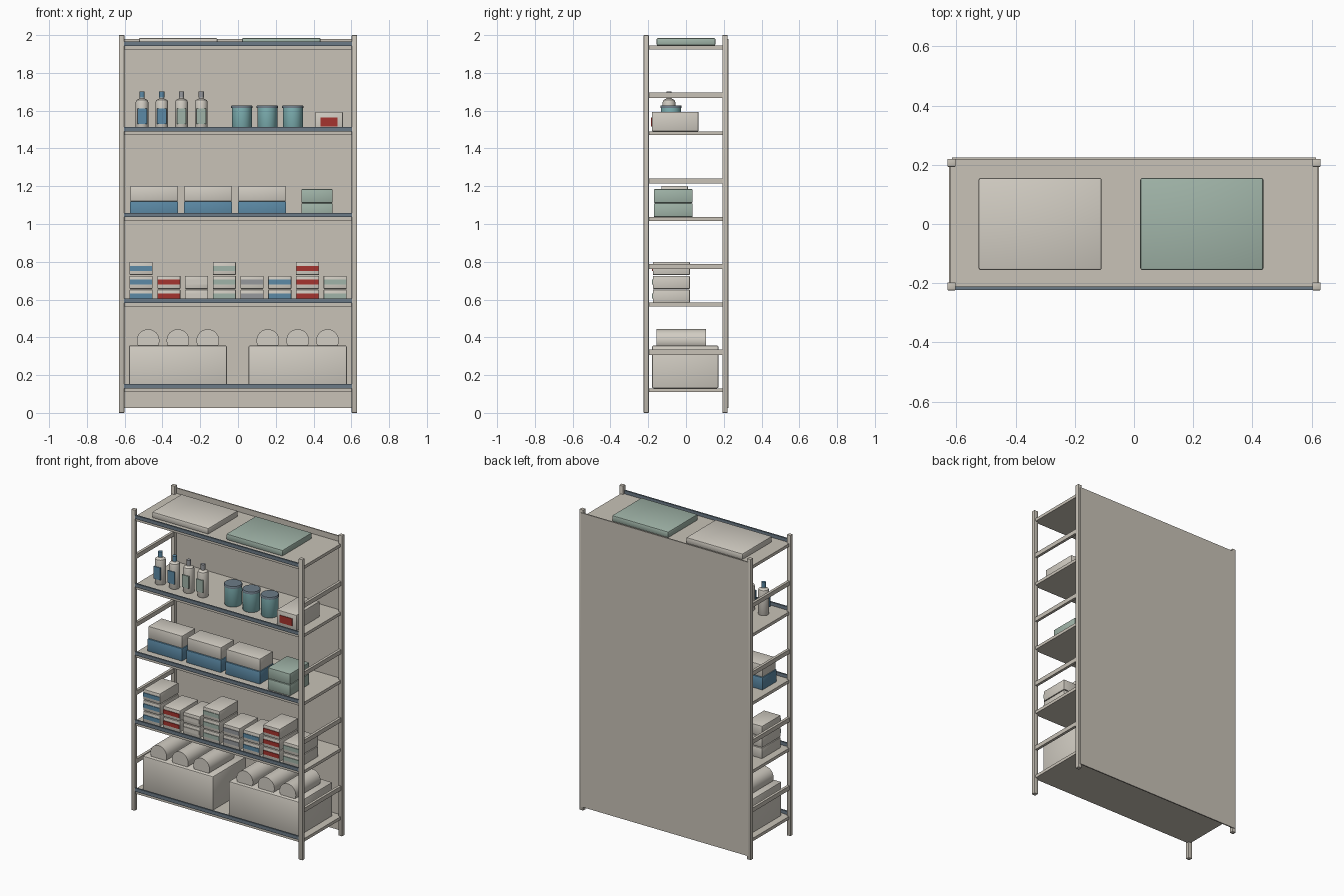
import bpy, bmesh, math
from mathutils import Matrix, Vector

if "Cube" in bpy.data.objects:
    bpy.data.objects.remove(bpy.data.objects["Cube"])


def material(name, r, g, b):
    m = bpy.data.materials.new(name)
    m.diffuse_color = [((c / 255 + 0.055) / 1.055) ** 2.4 for c in (r, g, b)] + [1]
    m.use_nodes = True
    m.node_tree.nodes["Principled BSDF"].inputs["Base Color"].default_value = m.diffuse_color
    return m


PUTTY = material("putty", 200, 194, 183)
CREAM = material("cream", 210, 205, 195)
BLUE = material("blue", 92, 138, 166)
SAGE = material("sage", 160, 180, 168)
RED = material("red", 165, 52, 46)
TEAL = material("teal", 130, 182, 184)
STEEL = material("steel", 108, 123, 135)
GREY = material("grey", 150, 152, 156)


def finish(name, bm, mat, smooth=False):
    me = bpy.data.meshes.new(name)
    bm.to_mesh(me)
    bm.free()
    me.materials.append(mat)
    ob = bpy.data.objects.new(name, me)
    bpy.context.collection.objects.link(ob)
    if smooth:
        bpy.ops.object.select_all(action='DESELECT')
        ob.select_set(True)
        bpy.context.view_layer.objects.active = ob
        bpy.ops.object.shade_smooth_by_angle(angle=math.radians(40))
    return ob


def box(name, x, y, z, mat, bevel=0.0):
    """Box from (min, max) pairs, with optional rounded edges."""
    bm = bmesh.new()
    bmesh.ops.create_cube(bm, size=1)
    for v in bm.verts:
        v.co = Vector([(a + b) / 2 + c * (b - a) for (a, b), c in zip((x, y, z), v.co)])
    if bevel:
        bmesh.ops.bevel(bm, geom=bm.edges[:], offset=bevel, segments=2,
                        profile=0.5, affect='EDGES')
    return finish(name, bm, mat, bevel > 0)


def lathe(name, profile, loc, mat, along_y=False, steps=32):
    """Spin (radius, height) points around z, or lay the result along y."""
    bm = bmesh.new()
    rings = [[bm.verts.new((r * math.cos(2 * math.pi * i / steps),
                            r * math.sin(2 * math.pi * i / steps), h))
              for i in range(steps)] for r, h in profile]
    for a, b in zip(rings, rings[1:]):
        for i in range(steps):
            j = (i + 1) % steps
            bm.faces.new((a[i], a[j], b[j], b[i]))
    bm.faces.new(rings[0][::-1])
    bm.faces.new(rings[-1])
    if along_y:
        bmesh.ops.rotate(bm, verts=bm.verts[:], matrix=Matrix.Rotation(-math.pi / 2, 3, 'X'))
    bmesh.ops.translate(bm, verts=bm.verts[:], vec=loc)
    return finish(name, bm, mat, True)


LEVELS = [0.13 + 0.4535 * i for i in range(5)]  # shelf top heights

# Frame: four posts, back panel and side rails
for sx in (-1, 1):
    px = tuple(sorted((sx * 0.602, sx * 0.63)))
    for py in ((-0.224, -0.197), (0.193, 0.22)):
        box("post", px, py, (0, 2), PUTTY, 0.003)
    rx = tuple(sorted((sx * 0.606, sx * 0.624)))
    for z in LEVELS[:-1]:
        box("side_rail", rx, (-0.2, 0.196), (z + 0.177, z + 0.205), PUTTY)
box("back_panel", (-0.615, 0.615), (0.216, 0.224), (0.025, 1.98), PUTTY)

# Shelves with a raised front lip
for z in LEVELS:
    box("shelf", (-0.62, 0.62), (-0.212, 0.216), (z - 0.02, z), PUTTY)
    box("shelf_lip", (-0.604, 0.604), (-0.222, -0.211), (z - 0.001, z + 0.022), STEEL)

# Bottom shelf: large boxes with rolls on top
z = LEVELS[0]
for x in (-0.578, 0.056):
    box("large_box", (x, x + 0.52), (-0.18, 0.172), (z, 0.357), CREAM, 0.008)
    for i in range(3):
        lathe("roll", [(0.06, 0), (0.06, 0.26)], (x + 0.102 + 0.158 * i, -0.155, 0.383),
              CREAM, along_y=True)

# Second shelf: stacks of small boxes with front bands
z = LEVELS[1]
stacks = [(3, BLUE), (2, RED), (2, CREAM), (3, SAGE), (2, GREY), (2, BLUE), (3, RED), (2, SAGE)]
for i, (count, band) in enumerate(stacks):
    x = -0.513 + 0.1468 * i
    for k in range(count):
        b = z + 0.0735 * k
        box("small_box", (x - 0.061, x + 0.061), (-0.175, 0.02), (b, b + 0.069), CREAM, 0.003)
        box("box_band", (x - 0.059, x + 0.059), (-0.179, -0.174), (b + 0.022, b + 0.048), band)

# Third shelf: two-tone bins and stacked cases
z = LEVELS[2]
for x in (-0.573, -0.287, -0.001):
    box("bin", (x, x + 0.256), (-0.135, 0.015), (z, z + 0.083), BLUE, 0.004)
    box("bin_lid", (x + 0.003, x + 0.253), (-0.13, 0.01), (z + 0.083, z + 0.165), CREAM, 0.005)
for k in range(2):
    b = z + 0.075 * k
    box("storage_case", (0.336, 0.501), (-0.17, 0.035), (b, b + 0.073), SAGE, 0.005)

# Fourth shelf: bottles, jars and a labelled carton
z = LEVELS[3]
bottle = [(0.032, 0), (0.034, 0.004), (0.034, 0.152), (0.03, 0.165), (0.013, 0.174), (0.013, 0.182)]
for i, (label, cap) in enumerate([(BLUE, BLUE), (BLUE, BLUE), (SAGE, GREY), (SAGE, GREY)]):
    x = -0.508 + 0.1045 * i
    lathe("bottle", bottle, (x, -0.09, z), CREAM)
    lathe("bottle_cap", [(0.014, 0.178), (0.014, 0.211)], (x, -0.09, z), cap)
    box("bottle_label", (x - 0.025, x + 0.025), (-0.128, -0.12), (z + 0.038, z + 0.12), label)
for x in (0.02, 0.155, 0.29):
    lathe("jar", [(0.05, 0), (0.053, 0.004), (0.053, 0.126)], (x, -0.08, z), TEAL)
    lathe("jar_lid", [(0.056, 0.124), (0.056, 0.134), (0.053, 0.138)], (x, -0.08, z), STEEL)
box("carton", (0.41, 0.555), (-0.18, 0.066), (z, z + 0.103), CREAM, 0.004)
box("carton_label", (0.436, 0.526), (-0.184, -0.178), (z + 0.025, z + 0.074), RED)

# Top shelf: two flat cases
z = LEVELS[4]
for x, mat in ((-0.525, CREAM), (0.021, SAGE)):
    box("flat_case", (x, x + 0.416), (-0.156, 0.156), (z, z + 0.041), mat, 0.008)
